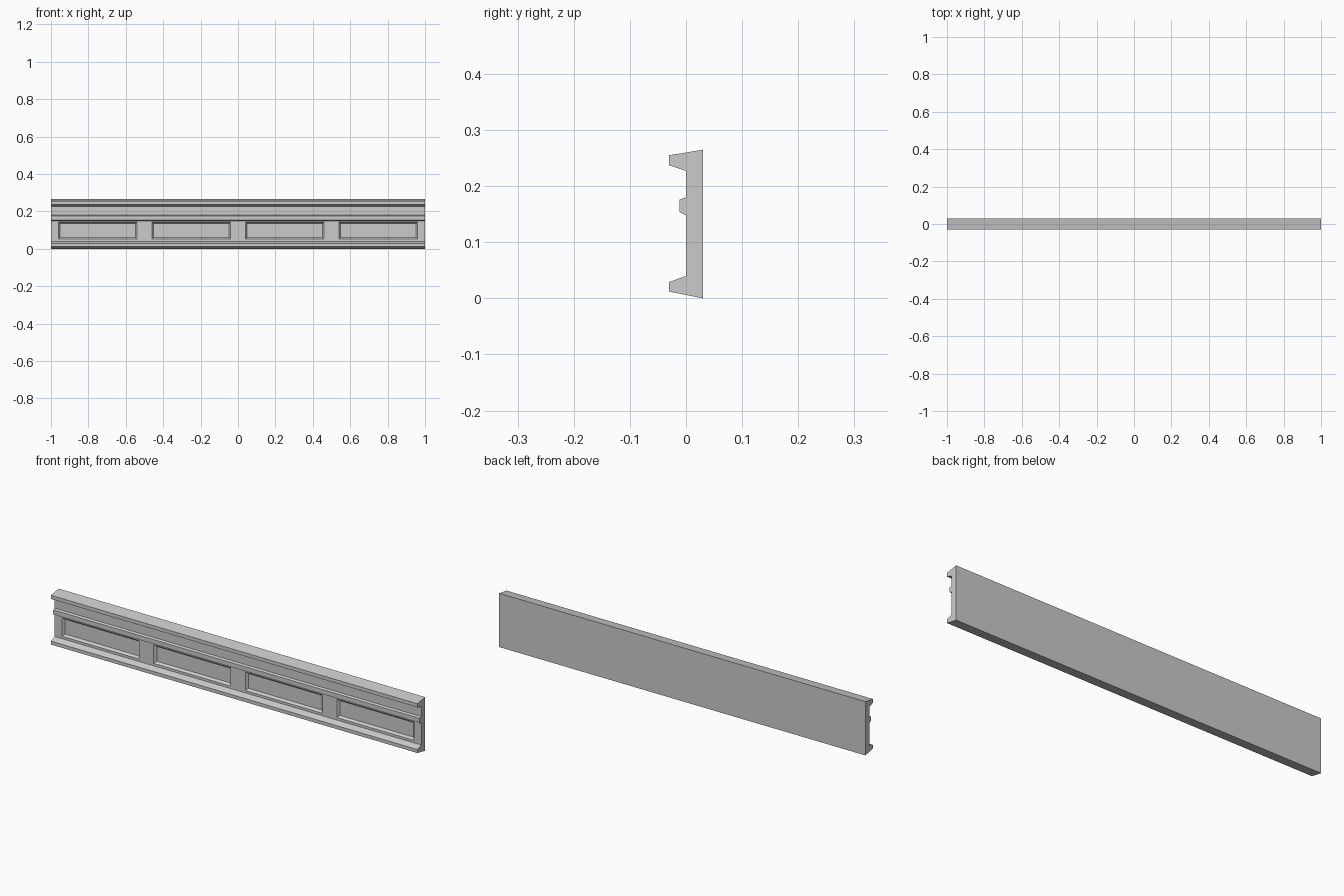
import bpy, bmesh

if "Cube" in bpy.data.objects:
    bpy.data.objects.remove(bpy.data.objects["Cube"])

def mesh_object(name, bm):
    bmesh.ops.recalc_face_normals(bm, faces=bm.faces)
    me = bpy.data.meshes.new(name)
    bm.to_mesh(me)
    bm.free()
    ob = bpy.data.objects.new(name, me)
    bpy.context.collection.objects.link(ob)
    return ob

# Moulded trim: side profile (y, z) swept along x
profile = [(0.03, 0.0), (0.03, 0.265), (-0.03, 0.255), (-0.03, 0.237),
           (0, 0.227), (0, 0.18), (-0.012, 0.176), (-0.012, 0.154),
           (0, 0.148), (0, 0.04), (-0.03, 0.029), (-0.03, 0.012)]
bm = bmesh.new()
face = bm.faces.new([bm.verts.new((-1, y, z)) for y, z in profile])
ext = bmesh.ops.extrude_face_region(bm, geom=[face])
bmesh.ops.translate(bm, vec=(2, 0, 0),
                    verts=[v for v in ext["geom"] if isinstance(v, bmesh.types.BMVert)])
trim = mesh_object("moulded_trim", bm)

# Four recessed panels with sloped rims, cut by tapered blocks
W, Z0, Z1 = 0.21, 0.052, 0.143
DEPTH, INSET, OVER = 0.011, 0.009, 0.002
bm = bmesh.new()
for i in range(4):
    cx = -0.75 + 0.5 * i
    rings = []
    for y in (-OVER, DEPTH):
        s = INSET * y / DEPTH
        rings.append([bm.verts.new((cx + sx * (W - s), y, z))
                      for sx, z in ((-1, Z0 + s), (1, Z0 + s), (1, Z1 - s), (-1, Z1 - s))])
    a, b = rings
    bm.faces.new(a)
    bm.faces.new(b[::-1])
    for k in range(4):
        n = (k + 1) % 4
        bm.faces.new((a[k], b[k], b[n], a[n]))
cutter = mesh_object("panel_cutter", bm)
cutter.hide_render = True
cutter.hide_set(True)

mod = trim.modifiers.new("panel_recesses", 'BOOLEAN')
mod.operation = 'DIFFERENCE'
mod.solver = 'EXACT'
mod.object = cutter
